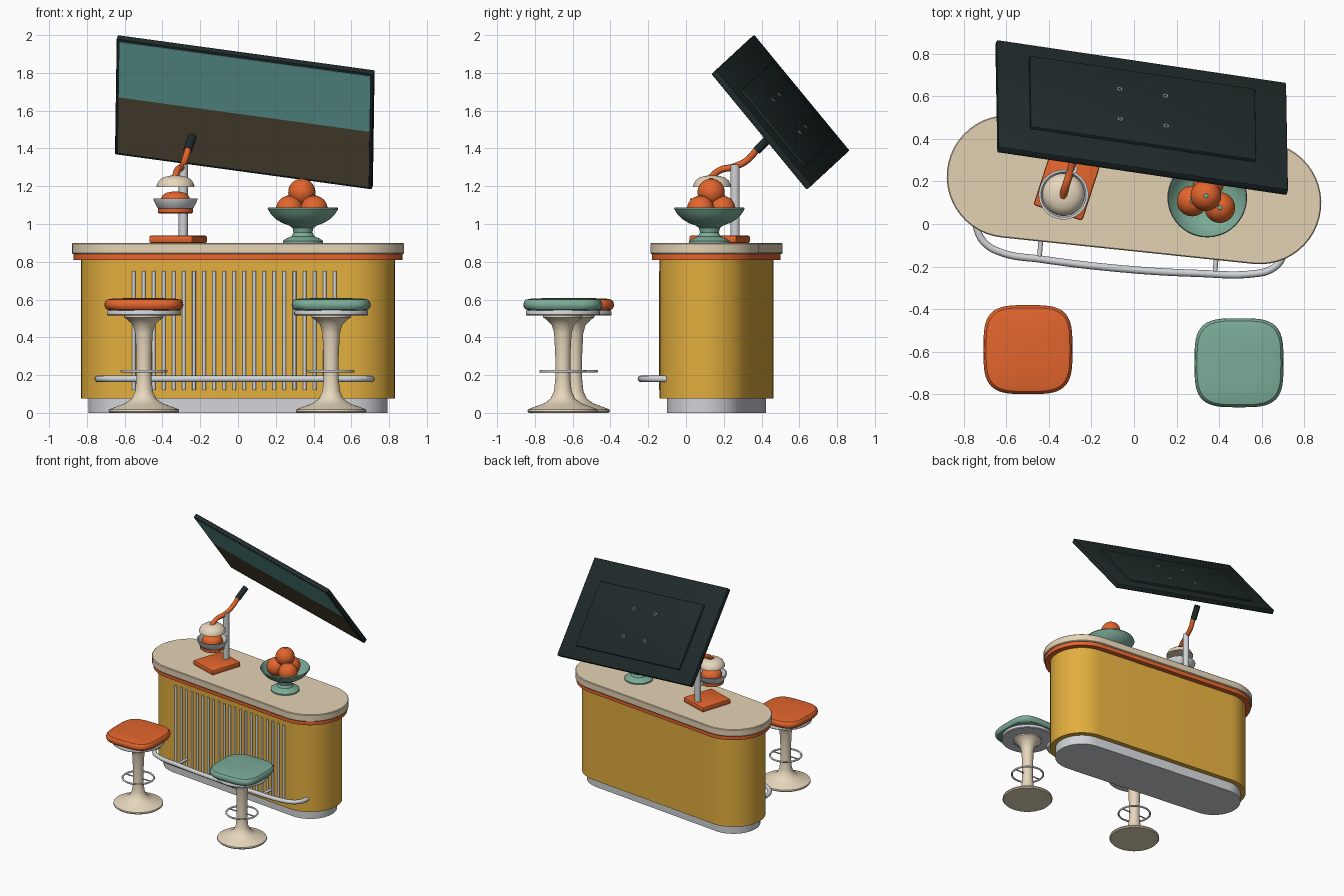
import bpy, bmesh, math
from mathutils import Matrix, Vector

if "Cube" in bpy.data.objects:
    bpy.data.objects.remove(bpy.data.objects["Cube"])


def material(name, rgb):
    linear = [((c / 255 + 0.055) / 1.055) ** 2.4 for c in rgb] + [1]
    m = bpy.data.materials.new(name)
    m.use_nodes = True
    m.diffuse_color = linear
    m.node_tree.nodes["Principled BSDF"].inputs["Base Color"].default_value = linear
    return m


mustard = material("mustard", (226, 174, 62))
sand = material("sand", (228, 210, 180))
cream = material("cream", (238, 222, 195))
orange = material("orange", (227, 101, 45))
green = material("sage_green", (123, 171, 151))
silver = material("silver", (208, 211, 214))
dark = material("charcoal", (32, 43, 43))
sky = material("screen_teal", (124, 202, 195))
ground = material("screen_brown", (104, 92, 70))
meshes = []


def add(name, bm, mat, matrix=Matrix()):
    bmesh.ops.recalc_face_normals(bm, faces=bm.faces)
    me = bpy.data.meshes.new(name)
    bm.to_mesh(me)
    bm.free()
    ob = bpy.data.objects.new(name, me)
    bpy.context.collection.objects.link(ob)
    me.materials.append(mat)
    ob.matrix_world = matrix
    meshes.append(ob)
    return ob


def loft(name, rings, mat, matrix=Matrix()):
    """Skin a stack of (outline, height) rings and cap both ends."""
    bm = bmesh.new()
    loops = [[bm.verts.new((x, y, z)) for x, y in outline] for outline, z in rings]
    n = len(loops[0])
    for a, b in zip(loops, loops[1:]):
        for i in range(n):
            j = (i + 1) % n
            bm.faces.new((a[i], a[j], b[j], b[i]))
    bm.faces.new(loops[0][::-1])
    bm.faces.new(loops[-1])
    return add(name, bm, mat, matrix)


def rounded(r, power=2, n=48):
    """Circle, or a squarish superellipse for higher powers."""
    def f(v):
        return math.copysign(abs(v) ** (2 / power), v) * r
    angles = [2 * math.pi * i / n for i in range(n)]
    return [(f(math.cos(a)), f(math.sin(a))) for a in angles]


def stadium(r, half=0.595, n=24):
    pts = []
    for side in (1, -1):
        for i in range(n + 1):
            a = math.pi * (i / n - 0.5)
            pts.append((side * (half + r * math.cos(a)), side * r * math.sin(a)))
    return pts


def lathe(name, profile, mat, at=(0, 0, 0)):
    return loft(name, [(rounded(r), z) for r, z in profile], mat, Matrix.Translation(at))


def box(name, size, mat, matrix, bevel=0):
    bm = bmesh.new()
    bmesh.ops.create_cube(bm, size=1)
    bmesh.ops.scale(bm, vec=size, verts=bm.verts)
    if bevel:
        bmesh.ops.bevel(bm, geom=bm.edges[:], offset=bevel, segments=2, affect='EDGES', profile=0.5)
    return add(name, bm, mat, matrix)


def ball(name, r, mat, at):
    bm = bmesh.new()
    bmesh.ops.create_uvsphere(bm, u_segments=32, v_segments=20, radius=r)
    return add(name, bm, mat, Matrix.Translation(at))


def tube(name, points, r, mat, closed=False, smooth=True):
    cu = bpy.data.curves.new(name, 'CURVE')
    cu.dimensions = '3D'
    cu.bevel_depth = r
    cu.bevel_resolution = 4
    cu.use_fill_caps = True
    sp = cu.splines.new('BEZIER' if smooth else 'POLY')
    if smooth:
        sp.bezier_points.add(len(points) - 1)
        for bp, p in zip(sp.bezier_points, points):
            bp.co = p
            bp.handle_left_type = bp.handle_right_type = 'AUTO'
    else:
        sp.points.add(len(points) - 1)
        for q, p in zip(sp.points, points):
            q.co = (*p, 1)
    sp.use_cyclic_u = closed
    ob = bpy.data.objects.new(name, cu)
    bpy.context.collection.objects.link(ob)
    cu.materials.append(mat)
    return ob


# Bar counter, turned slightly
bar = Matrix.Translation((0, 0.161, 0)) @ Matrix.Rotation(math.radians(-6), 4, 'Z')
loft("plinth", [(stadium(0.2), 0), (stadium(0.2), 0.08)], silver, bar)
loft("bar_body", [(stadium(0.239), 0.075), (stadium(0.239), 0.815)], mustard, bar)
loft("trim_band", [(stadium(0.278), 0.81), (stadium(0.278), 0.843)], orange, bar)
loft("countertop", [(stadium(0.284), 0.842), (stadium(0.288), 0.847),
                    (stadium(0.288), 0.895), (stadium(0.283), 0.9)], sand, bar)
for i in range(21):
    x = -0.53 + i * 0.0535
    tube(f"front_rod_{i + 1}", [bar @ Vector((x, -0.24, z)) for z in (0.12, 0.75)], 0.0095, silver, smooth=False)

# Foot rail with brackets
rail = [(-0.742, 0.04), (-0.735, -0.03), (-0.70, -0.09), (-0.62, -0.135), (-0.44, -0.165), (-0.06, -0.21),
        (0.30, -0.232), (0.56, -0.234), (0.64, -0.215), (0.69, -0.17), (0.706, -0.10)]
tube("foot_rail", [(x, y, 0.18) for x, y in rail], 0.017, silver)
for x, y in ((-0.445, -0.165), (0.38, -0.232)):
    tube("rail_bracket", [(x, y, 0.18), (x + 0.01, y + 0.12, 0.18)], 0.011, silver, smooth=False)

# Stools
post = [(0.18, 0), (0.187, 0.008), (0.185, 0.018), (0.15, 0.032), (0.1, 0.05), (0.065, 0.075), (0.047, 0.115),
        (0.04, 0.18), (0.04, 0.3), (0.046, 0.42), (0.058, 0.465), (0.085, 0.492), (0.104, 0.505), (0.105, 0.52)]
cushion = [(0.88, 0.543), (0.95, 0.548), (0.99, 0.56), (1, 0.573), (0.985, 0.588), (0.94, 0.599), (0.8, 0.605), (0.4, 0.608)]
for side, x, y, colour in (("right", -0.498, -0.59, orange), ("left", 0.493, -0.652, green)):
    at = (x, y, 0)
    lathe(side + "_stool_post", post, cream, at)
    lathe(side + "_stool_plate", [(0.19, 0.515), (0.196, 0.52), (0.196, 0.535), (0.19, 0.545)], silver, at)
    loft(side + "_stool_seat", [(rounded(0.209 * s, 3.6, 64), z) for s, z in cushion], colour, Matrix.Translation(at))
    tube(side + "_stool_ring", [(x + a, y + b, 0.22) for a, b in rounded(0.118)], 0.007, silver, True, False)
    tube(side + "_stool_spoke", [(x - 0.118, y, 0.22), (x + 0.118, y, 0.22)], 0.005, silver, smooth=False)

# Lever juicer
turn = Matrix.Translation((-0.317, 0.178, 0.919)) @ Matrix.Rotation(math.radians(-18), 4, 'Z')
box("juicer_base", (0.242, 0.264, 0.04), orange, turn, 0.01)
lathe("juicer_column", [(0.024, 0.93), (0.024, 1.315)], silver, (-0.29, 0.26, 0))
head = (-0.331, 0.138, 0)
tube("juicer_bracket", [(-0.29, 0.26, 1.07), (-0.331, 0.138, 1.07)], 0.015, silver, smooth=False)
lathe("juicer_collar", [(0.085, 1.055), (0.092, 1.06), (0.092, 1.085), (0.085, 1.09)], orange, head)
lathe("juicer_cup", [(0.088, 1.08), (0.095, 1.085), (0.115, 1.125), (0.117, 1.135),
                     (0.106, 1.135), (0.085, 1.095)], silver, head)
lathe("half_fruit", [(0.078, 1.09), (0.078, 1.13), (0.07, 1.15), (0.05, 1.165), (0.015, 1.172)], orange, head)
lathe("juicer_dome", [(0.09, 1.195), (0.1, 1.197), (0.099, 1.207), (0.088, 1.23), (0.066, 1.247),
                      (0.035, 1.255), (0.008, 1.257)], cream, head)
tube("juicer_lever", [(-0.335, 0.125, 1.24), (-0.32, 0.18, 1.285), (-0.298, 0.25, 1.302),
                      (-0.282, 0.32, 1.335), (-0.262, 0.385, 1.405)], 0.018, orange)
tube("lever_handle", [(-0.267, 0.375, 1.39), (-0.242, 0.45, 1.463)], 0.023, dark, smooth=False)

# Pedestal bowl of fruit
lathe("fruit_bowl", [(0.107, 0.9), (0.107, 0.91), (0.09, 0.922), (0.06, 0.935), (0.05, 0.955), (0.056, 0.98),
                     (0.075, 0.993), (0.11, 1.005), (0.145, 1.027), (0.17, 1.053), (0.187, 1.08), (0.183, 1.088),
                     (0.165, 1.06), (0.14, 1.034), (0.105, 1.013), (0.05, 1.005)], green, (0.344, 0.124, 0))
for i, p in enumerate(((0.273, 0.108, 1.078), (0.403, 0.077, 1.078), (0.35, 0.19, 1.078), (0.338, 0.133, 1.168))):
    ball(f"fruit_{i + 1}", 0.072, orange, p)
    lathe(f"fruit_stem_{i + 1}", [(0.012, 0.069), (0.012, 0.073), (0.01, 0.075)], green, p)

# Tilted screen: local x across, y down, z towards its back
across = Vector((0.98, -0.145, -0.134)).normalized()
back = Vector((0.197, 0.758, 0.621))
back = (back - across * back.dot(across)).normalized()
down = back.cross(across)
tilt = Matrix((across, down, back)).transposed().to_4x4()
tv = Matrix.Translation((0.036, 0.5, 1.5915)) @ tilt


def on_tv(x, y, z):
    return tv @ Matrix.Translation((x, y, z))


wide, high, thick = 1.388, 0.793, 0.036
box("screen_case", (wide, high, thick), dark, tv, 0.006)
pane = (wide - 0.034, (high - 0.034) / 2, 0.004)
box("screen_upper", pane, sky, on_tv(0, -pane[1] / 2, -thick / 2))
box("screen_lower", pane, ground, on_tv(0, pane[1] / 2, -thick / 2))
box("screen_back_panel", (1.08, 0.525, 0.03), dark, on_tv(0, 0.035, thick / 2), 0.005)
for sx in (-1, 1):
    for sy in (-1, 1):
        centre = on_tv(sx * 0.11, 0.035 + sy * 0.11, thick / 2 + 0.015)
        tube("mount_ring", [centre @ Vector((a, b, 0)) for a, b in rounded(0.0105, n=16)],
             0.0035, silver, True, False)

# Smooth round parts, keep edges crisp
bpy.ops.object.select_all(action='DESELECT')
for ob in meshes:
    ob.select_set(True)
bpy.context.view_layer.objects.active = meshes[0]
bpy.ops.object.shade_smooth_by_angle(angle=math.radians(35))
